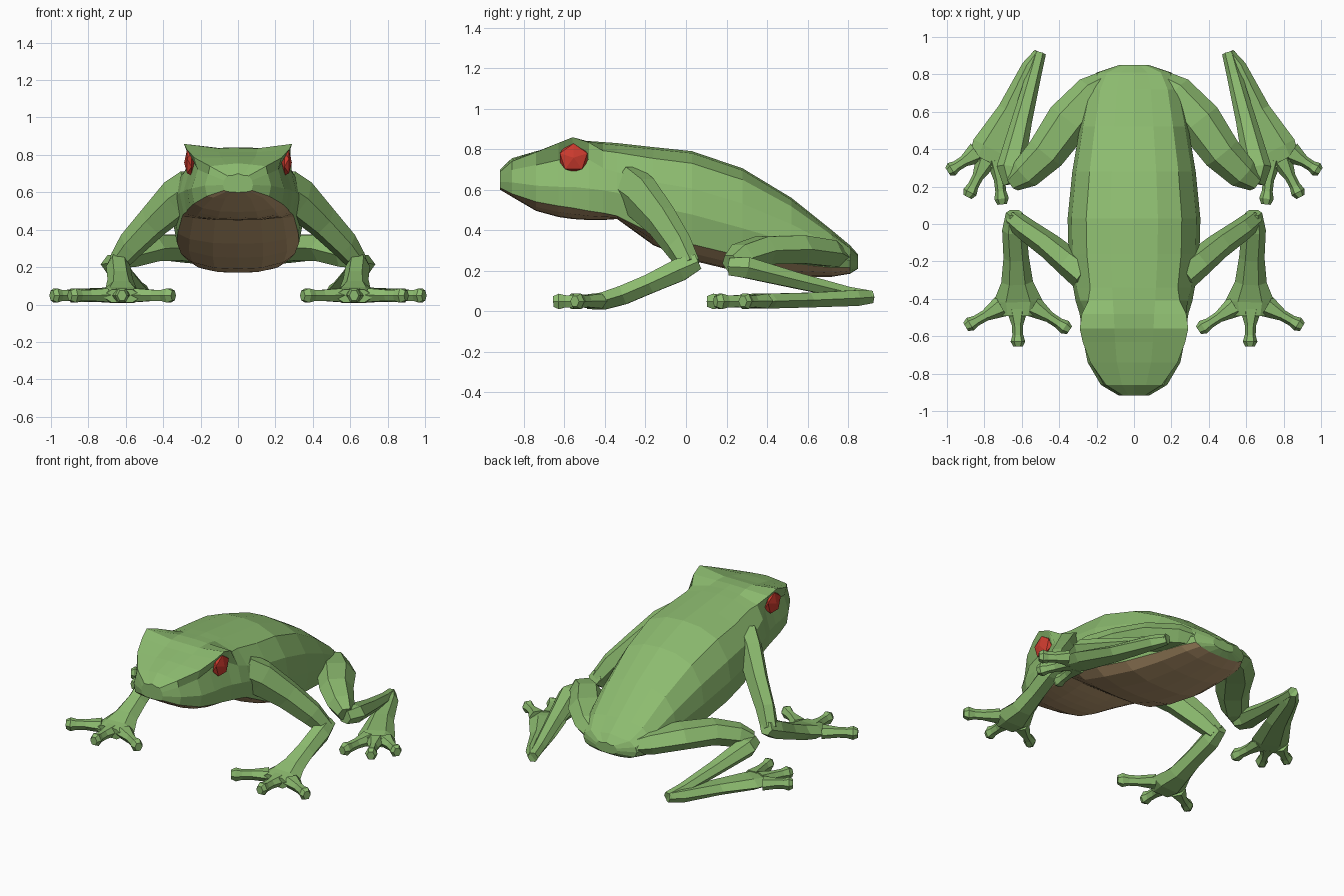
import bpy, bmesh, math
from mathutils import Vector

if "Cube" in bpy.data.objects:
    bpy.data.objects.remove(bpy.data.objects["Cube"])


def material(name, rgb):
    m = bpy.data.materials.new(name)
    m.use_nodes = True
    m.diffuse_color = (*rgb, 1)
    bsdf = m.node_tree.nodes["Principled BSDF"]
    bsdf.inputs["Base Color"].default_value = (*rgb, 1)
    bsdf.inputs["Roughness"].default_value = 0.8
    return m


green = material("leaf green", (0.265, 0.5, 0.16))
brown = material("belly brown", (0.54, 0.36, 0.18))
red = material("eye red", (0.62, 0.045, 0.028))


def finish(name, bm, mats, mirror=True):
    bmesh.ops.recalc_face_normals(bm, faces=bm.faces)
    mesh = bpy.data.meshes.new(name)
    bm.to_mesh(mesh)
    bm.free()
    for m in mats:
        mesh.materials.append(m)
    ob = bpy.data.objects.new(name, mesh)
    bpy.context.collection.objects.link(ob)
    if mirror:
        ob.modifiers.new("Mirror", "MIRROR").use_mirror_merge = False
    return ob


def loft(rings, brown_segments=()):
    """Skin closed rings of points and cap both ends."""
    bm = bmesh.new()
    loops = [[bm.verts.new(p) for p in ring] for ring in rings]
    n = len(loops[0])
    for a, b in zip(loops, loops[1:]):
        for i in range(n):
            j = (i + 1) % n
            f = bm.faces.new((a[i], a[j], b[j], b[i]))
            f.material_index = int(i in brown_segments and b is not loops[-1])
    bm.faces.new(loops[0])
    bm.faces.new(loops[-1])
    return bm


def limb(name, stations, sides=6):
    """Faceted tube through stations of (x, y, z, half width, half height)."""
    pts = [Vector(s[:3]) for s in stations]
    rings = []
    for i, (p, s) in enumerate(zip(pts, stations)):
        t = (pts[min(i + 1, len(pts) - 1)] - pts[max(i - 1, 0)]).normalized()
        side = t.cross(Vector((0, 0, 1))).normalized()
        up = side.cross(t)
        rings.append([p + side * s[3] * math.cos(a) + up * s[4] * math.sin(a)
                      for a in (math.tau * k / sides for k in range(sides))])
    return finish(name, loft(rings), [green])


def toes(name, roots, tips):
    """Thin toes with swollen pads at the ends."""
    for k, (r, t) in enumerate(zip(roots, tips)):
        a, b = Vector((*r, 0.05)), Vector((*t, 0.048))
        stations = [(*a.lerp(b, f), w, h) for f, w, h in
                    ((0, .06, .042), (.45, .03, .034), (.7, .029, .034),
                     (.87, .039, .044), (1, .025, .03))]
        limb(f"{name}_{k + 1}", stations)


# Body and head: y, half width, top, seam, bottom, brow sharpness
sections = [
    (-.918, .08, .70, .61, .60, 0),
    (-.86, .18, .755, .58, .565, .4),
    (-.74, .255, .79, .54, .495, .7),
    (-.63, .28, .815, .52, .465, .93),
    (-.56, .29, .835, .51, .455, 1),
    (-.48, .30, .84, .495, .45, .75),
    (-.41, .315, .835, .485, .45, .2),
    (-.34, .325, .83, .47, .455, 0),
    (-.16, .35, .81, .38, .325, 0),
    (.03, .355, .79, .33, .25, 0),
    (.28, .33, .705, .27, .19, 0),
    (.52, .29, .56, .235, .17, 0),
    (.72, .25, .40, .215, .17, 0),
    (.81, .20, .325, .215, .185, 0),
    (.85, .08, .28, .225, .21, 0),
]


def body_ring(y, w, top, seam, bottom, brow):
    h, d = top - seam, seam - bottom
    mix = lambda a, b, t=brow: a + (b - a) * t
    half = [
        (0, top),
        (.36 * w, top - .01 * (1 - brow)),
        (mix(.72, 1) * w, mix(top - .13 * h, top + .024, brow ** 2)),
        (mix(.94, .8) * w, seam + mix(.6, .78) * h),
        (mix(1, .96) * w, seam + .32 * h),
        (.92 * w, seam),
        (.74 * w, seam - .55 * d),
        (.38 * w, seam - .93 * d),
        (0, bottom),
    ]
    right = [(-x, z) for x, z in half[-2:0:-1]]
    return [(x, y, z) for x, z in half + right]


finish("body", loft([body_ring(*s) for s in sections], range(5, 11)),
       [green, brown], mirror=False)

# Eyes, faceted discs set under the brow with a vertex facing outward
bm = bmesh.new()
bmesh.ops.create_icosphere(bm, subdivisions=1, radius=1)
for v in bm.verts:
    x, y, z = v.co
    v.co = Vector((.26 + z * .028, -.555 + y * .08, .758 + x * .078))
finish("eyes", bm, [red])

# Front legs
limb("upper_arms", [(.24, -.29, .62, .09, .12), (.325, -.225, .565, .08, .12),
                    (.45, -.12, .445, .07, .095), (.57, -.035, .32, .062, .08),
                    (.64, .02, .225, .055, .055)])
limb("forearms", [(.64, .06, .245, .045, .045), (.64, -.03, .205, .065, .065),
                  (.63, -.18, .135, .068, .055), (.625, -.31, .08, .085, .055),
                  (.62, -.41, .05, .13, .05), (.62, -.49, .045, .11, .04)])
toes("front_toe", [(.54, -.44), (.625, -.45), (.71, -.44)],
     [(.345, -.568), (.62, -.655), (.9, -.55)])

# Hind legs
limb("thighs", [(.13, .76, .26, .07, .05), (.22, .70, .285, .10, .075),
                (.35, .55, .305, .12, .08), (.47, .38, .30, .105, .08),
                (.58, .27, .265, .085, .075), (.65, .22, .235, .05, .05)])
limb("shins", [(.64, .22, .22, .06, .05), (.66, .30, .215, .075, .06),
               (.60, .55, .15, .055, .045), (.535, .80, .09, .04, .035),
               (.505, .915, .07, .035, .035)])
limb("hind_feet", [(.505, .915, .07, .03, .035), (.55, .84, .065, .05, .045),
                   (.65, .60, .055, .08, .042), (.755, .40, .05, .115, .042),
                   (.795, .32, .045, .10, .035)])
toes("hind_toe", [(.73, .34), (.79, .34), (.84, .38)],
     [(.705, .105), (.89, .145), (.995, .28)])
